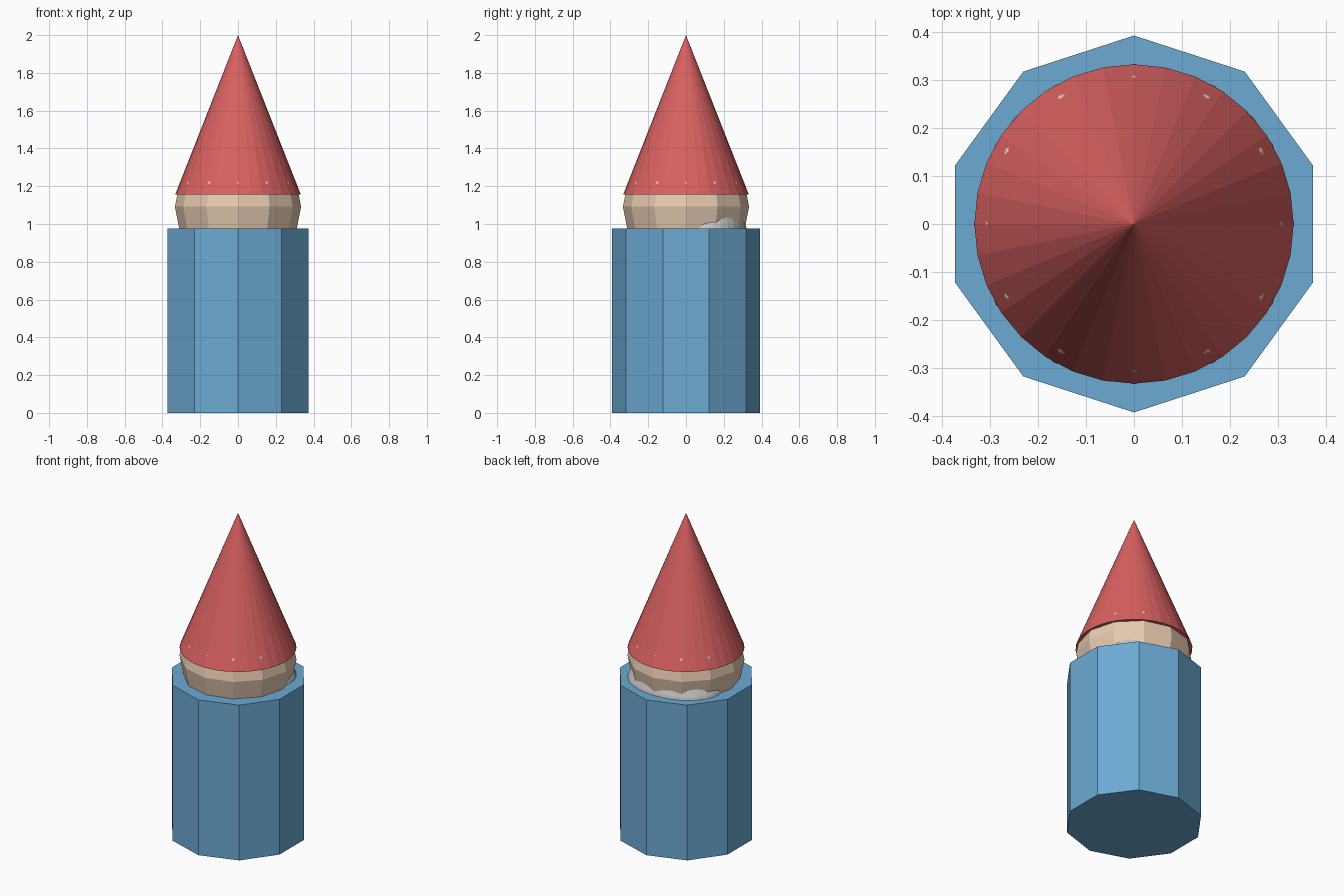
import bpy
import math

if "Cube" in bpy.data.objects:
    bpy.data.objects.remove(bpy.data.objects["Cube"])


def finish(name, color):
    ob = bpy.context.object
    ob.name = name
    mat = bpy.data.materials.new(name + "_colour")
    mat.diffuse_color = (*color, 1)
    mat.use_nodes = True
    mat.node_tree.nodes["Principled BSDF"].inputs["Base Color"].default_value = mat.diffuse_color
    ob.data.materials.append(mat)
    return ob


# Body: ten-sided prism with corners on the y axis
bpy.ops.mesh.primitive_cylinder_add(vertices=10, radius=0.393, depth=0.975,
                                    location=(0, 0, 0.4875))
finish("body", (0.15, 0.4, 0.65))

# Head: low-poly ball sunk into the body
bpy.ops.mesh.primitive_uv_sphere_add(segments=12, ring_count=8, radius=0.334,
                                     location=(0, 0, 1.092))
finish("head", (0.8, 0.6, 0.44))

# Beard: flattened ball, only its upper edge shows above the body at the back
bpy.ops.mesh.primitive_uv_sphere_add(segments=32, ring_count=16, radius=1,
                                     location=(0, 0.1, 0.85))
beard = finish("beard", (0.85, 0.85, 0.83))
beard.scale = (0.318, 0.235, 0.37)

# Hat: tall pointed cone
bpy.ops.mesh.primitive_cone_add(vertices=32, radius1=0.333, radius2=0, depth=0.845,
                                location=(0, 0, 1.5775))
finish("hat", (0.7, 0.12, 0.12))
